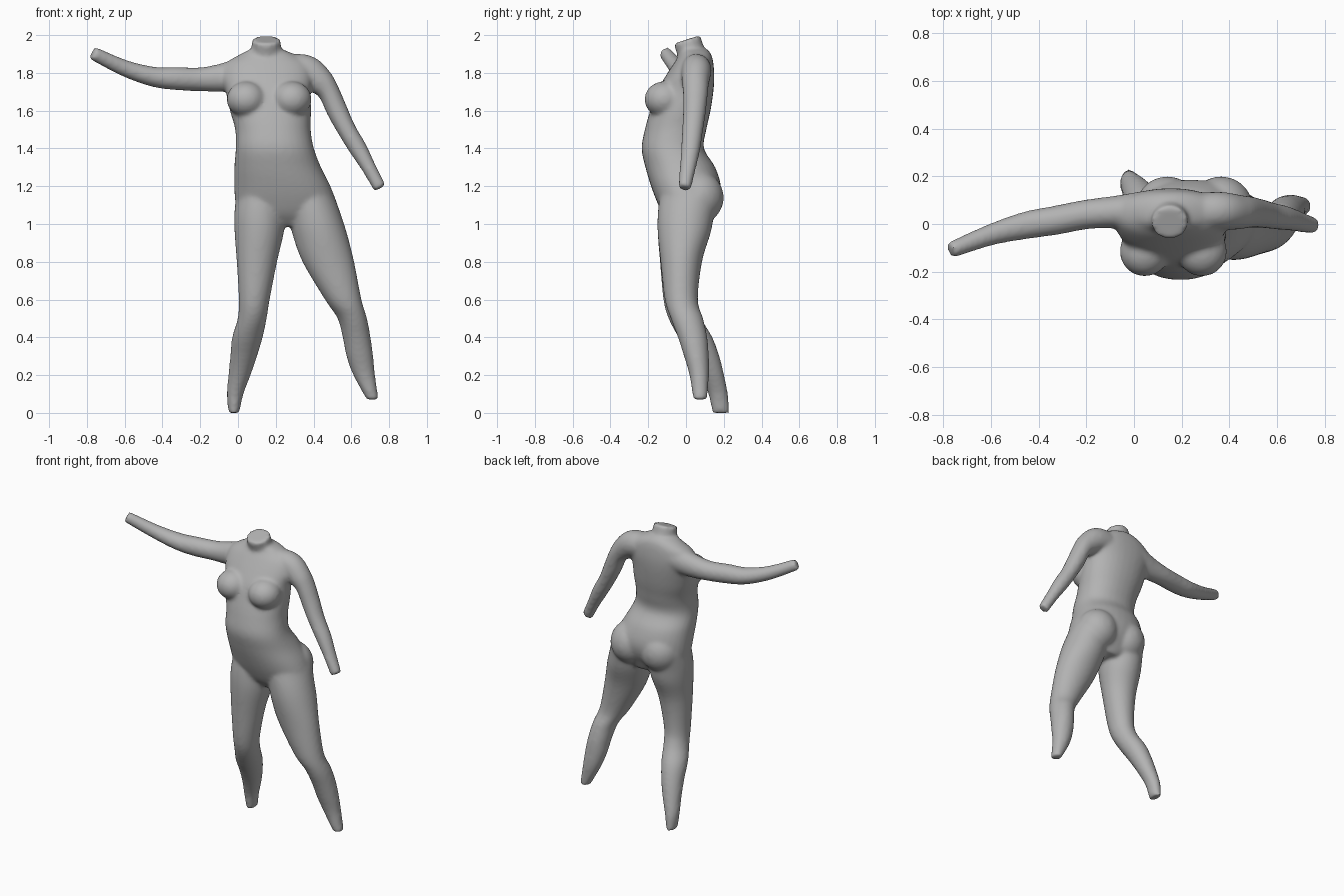
import bpy, bmesh, math
from mathutils import Vector, Matrix

cube = bpy.data.objects.get("Cube")
if cube:
    bpy.data.objects.remove(cube, do_unlink=True)

SIDES, STEPS = 32, 5
bm = bmesh.new()


def spline(rows):
    """Smooth curve through rows of (x, y, z, half width, half depth)."""
    pts = [Vector(r) for r in rows]
    pts = [pts[0] * 2 - pts[1]] + pts + [pts[-1] * 2 - pts[-2]]
    out = []
    for a, b, c, d in zip(pts, pts[1:], pts[2:], pts[3:]):
        for i in range(STEPS):
            t = i / STEPS
            out.append(b + ((c - a) * t + (a * 2 - b * 5 + c * 4 - d) * t ** 2
                            + (b * 3 - a - c * 3 + d) * t ** 3) / 2)
    return out + [pts[-2]]


def loft(rows, level=True, power=1.0):
    """Closed tube; rings lie level or square to the path."""
    pts = spline(rows)
    centres = [Vector(p[:3]) for p in pts]
    rings = []
    for i, p in enumerate(pts):
        e1, e2 = Vector((1, 0, 0)), Vector((0, 1, 0))
        if not level:
            path = centres[min(i + 1, len(pts) - 1)] - centres[max(i - 1, 0)]
            e1 = e2.cross(path).normalized()
            e2 = path.cross(e1).normalized()
        ring = []
        for k in range(SIDES):
            a = math.tau * k / SIDES
            c, s = math.cos(a), math.sin(a)
            u = math.copysign(abs(c) ** power, c) * p[3]
            v = math.copysign(abs(s) ** power, s) * p[4]
            ring.append(bm.verts.new(centres[i] + e1 * u + e2 * v))
        rings.append(ring)
    faces = [bm.faces.new(rings[0]), bm.faces.new(rings[-1])]
    for lo, hi in zip(rings, rings[1:]):
        for k in range(SIDES):
            n = (k + 1) % SIDES
            faces.append(bm.faces.new((lo[k], lo[n], hi[n], hi[k])))
    bmesh.ops.recalc_face_normals(bm, faces=faces)


def ball(centre, size):
    bmesh.ops.create_uvsphere(
        bm, u_segments=SIDES, v_segments=16, radius=1,
        matrix=Matrix.Translation(centre) @ Matrix.Diagonal((*size, 1)))


# Torso, hips to shoulders
loft([(.27, .02, .99, .09, .09), (.255, .01, 1.05, .25, .13),
      (.25, .01, 1.12, .265, .165), (.235, 0, 1.2, .255, .185),
      (.21, -.03, 1.3, .23, .185), (.195, -.07, 1.4, .207, .165),
      (.185, -.055, 1.5, .2, .163), (.172, -.03, 1.6, .215, .16),
      (.16, -.005, 1.7, .225, .15), (.155, .02, 1.78, .24, .13),
      (.155, .04, 1.85, .22, .105), (.155, .05, 1.895, .15, .085),
      (.15, .04, 1.925, .085, .075)], power=.92)

# Neck stump
loft([(.15, .06, 1.82, .09, .09), (.15, .03, 1.9, .08, .075),
      (.15, .005, 1.977, .076, .074)], level=False)

# Chest and seat
for x in (.045, .285):
    ball((x, -.115, 1.66), (.105, .105, .095))
for x in (.14, .365):
    ball((x, .065, 1.14), (.135, .135, .14))

# Right leg, set back
loft([(.12, .02, 1.15, .13, .16), (.115, 0, 1.05, .135, .15),
      (.112, -.01, .95, .13, .14), (.1, -.03, .8, .107, .108),
      (.086, -.03, .6, .082, .09), (.075, -.005, .5, .077, .088),
      (.05, .05, .4, .081, .09), (.03, .1, .3, .071, .077),
      (.008, .14, .2, .059, .062), (-.015, .17, .1, .044, .052),
      (-.022, .185, 0, .029, .046)])

# Left leg, spread outwards
loft([(.37, .02, 1.15, .14, .16), (.405, 0, 1.05, .14, .15),
      (.432, -.01, .95, .145, .14), (.478, -.025, .8, .137, .11),
      (.557, -.025, .6, .097, .088), (.605, .005, .5, .078, .086),
      (.628, .035, .4, .074, .078), (.645, .055, .3, .071, .066),
      (.668, .07, .2, .058, .052), (.713, .075, .07, .032, .037)])

# Right arm, raised sideways
loft([(.05, .06, 1.8, .09, .08), (-.08, .05, 1.775, .076, .068),
      (-.2, .04, 1.766, .063, .062), (-.33, .015, 1.77, .061, .061),
      (-.45, -.005, 1.78, .053, .058), (-.6, -.045, 1.825, .044, .045),
      (-.77, -.11, 1.905, .036, .034)], level=False)

# Left arm, hanging
loft([(.25, .05, 1.82, .08, .08), (.36, .055, 1.81, .085, .08),
      (.435, .05, 1.755, .073, .073), (.48, .05, 1.7, .058, .067),
      (.525, .045, 1.6, .056, .061), (.575, .035, 1.5, .05, .056),
      (.635, .025, 1.4, .048, .051), (.692, .01, 1.3, .039, .043),
      (.752, -.007, 1.19, .035, .034)], level=False)

mesh = bpy.data.meshes.new("body")
bm.to_mesh(mesh)
bm.free()
body = bpy.data.objects.new("body", mesh)
bpy.context.collection.objects.link(body)

# Fuse the parts into one soft skin
fuse = body.modifiers.new("fuse", "REMESH")
fuse.mode = "VOXEL"
fuse.voxel_size = .011
fuse.use_smooth_shade = True
soften = body.modifiers.new("soften", "SMOOTH")
soften.factor = .5
soften.iterations = 10

grey = bpy.data.materials.new("plain grey")
grey.use_nodes = True
colour = (.45, .45, .45, 1)
grey.diffuse_color = colour
grey.node_tree.nodes["Principled BSDF"].inputs["Base Color"].default_value = colour
mesh.materials.append(grey)

bpy.context.view_layer.objects.active = body
body.select_set(True)
bpy.ops.object.shade_smooth()
